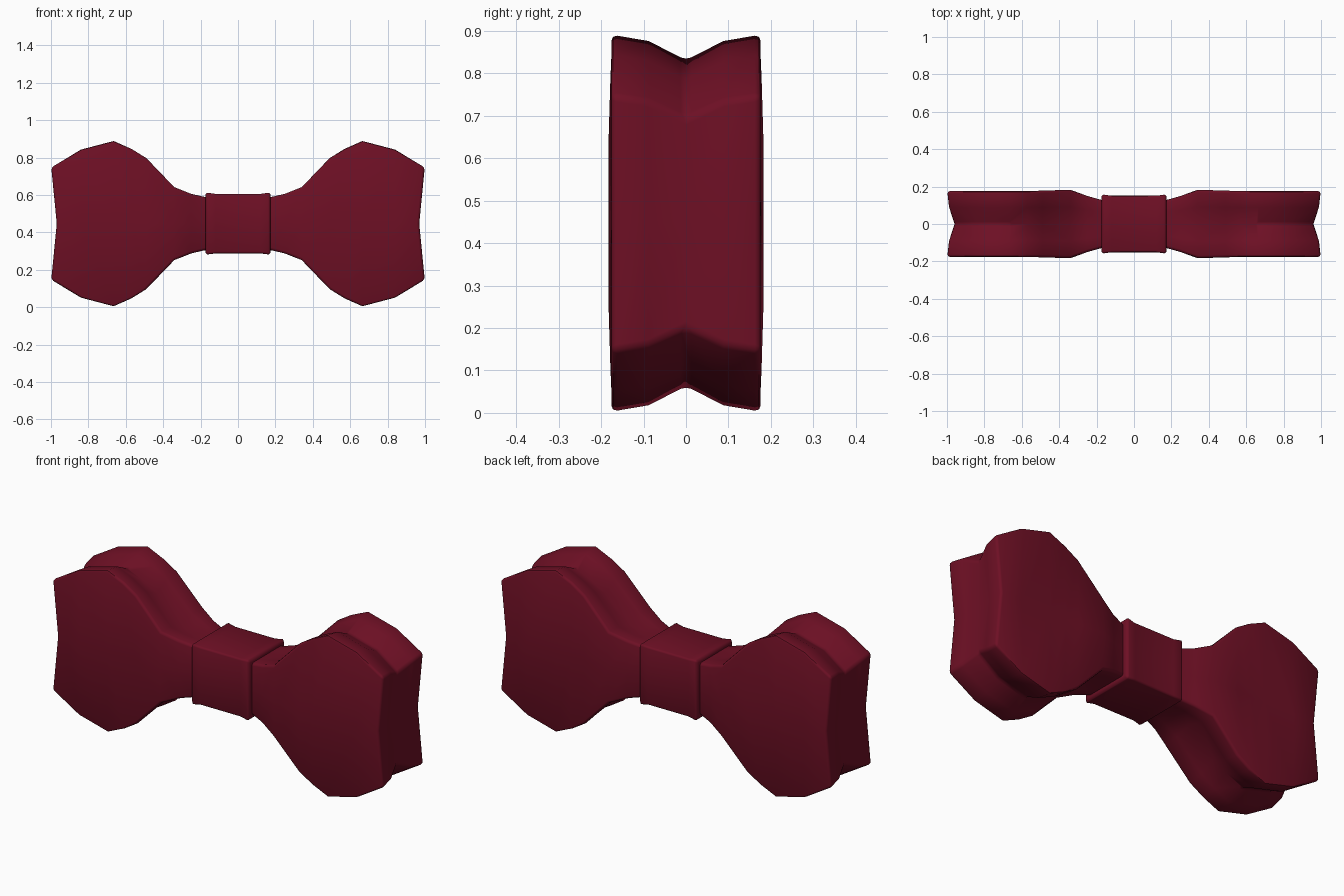
import bpy, bmesh, math

if "Cube" in bpy.data.objects:
    bpy.data.objects.remove(bpy.data.objects["Cube"])

ZC = 0.447  # centre height of the bow

red = bpy.data.materials.new("dark_red_cloth")
red.diffuse_color = (0.155, 0.005, 0.018, 1)
red.use_nodes = True
red.node_tree.nodes["Principled BSDF"].inputs["Base Color"].default_value = red.diffuse_color


def finish(name, bm, bevel):
    """Soften the sharp edges, shade smooth and link the part."""
    bmesh.ops.recalc_face_normals(bm, faces=bm.faces)
    sharp = [e for e in bm.edges if e.calc_face_angle(0) > math.radians(52)]
    bmesh.ops.bevel(bm, geom=sharp, offset=bevel, segments=2, profile=0.5,
                    affect='EDGES', clamp_overlap=True)
    bmesh.ops.recalc_face_normals(bm, faces=bm.faces)
    me = bpy.data.meshes.new(name)
    bm.to_mesh(me)
    bm.free()
    me.materials.append(red)
    ob = bpy.data.objects.new(name, me)
    bpy.context.collection.objects.link(ob)
    bpy.ops.object.select_all(action='DESELECT')
    ob.select_set(True)
    bpy.context.view_layer.objects.active = ob
    bpy.ops.object.shade_smooth_by_angle(angle=math.radians(50))


# wing stations: x, half height, half thickness, groove depth
STATIONS = [
    (0.14, 0.138, 0.122, 0.0), (0.18, 0.143, 0.13, 0.0),
    (0.25, 0.160, 0.150, 0.012), (0.34, 0.196, 0.183, 0.03),
    (0.49, 0.352, 0.178, 0.055), (0.57, 0.402, 0.176, 0.06),
    (0.665, 0.444, 0.176, 0.06), (0.84, 0.398, 0.176, 0.06),
    (1.0, 0.302, 0.176, 0.055),
]
# across the thickness: fraction of half thickness, fraction of groove
ACROSS = [(-1, 0), (-0.5, 0.25), (0, 1), (0.5, 0.25), (1, 0)]


def wing(name, side):
    bm = bmesh.new()
    rings = []
    for x, h, t, g in STATIONS:
        last = x == 1.0

        def px(gf, row):
            return side * (x - (0.04 * gf if last else 0)
                           - (0.03 * (1 - gf) if last and row == 0 else 0))

        def v(yf, gf, row):
            return bm.verts.new((px(gf, row), yf * t, ZC + row * (h - g * gf)))
        top = [v(yf, gf, 1) for yf, gf in ACROSS]
        bot = [v(yf, gf, -1) for yf, gf in ACROSS]
        front, back = v(-1, 0, 0), v(1, 0, 0)
        rings.append((top, bot, front, back))
    loops = [t + [b] + bo[::-1] + [f] for t, bo, f, b in rings]
    for a, b in zip(loops, loops[1:]):
        n = len(a)
        for i in range(n):
            j = (i + 1) % n
            bm.faces.new((a[i], a[j], b[j], b[i]))
    bm.faces.new(loops[0])
    # dished outer end
    top, bot, front, back = rings[-1]
    mid = [front]
    for yf, gf in ACROSS[1:-1]:
        mid.append(bm.verts.new((side * (0.97 - 0.015 * gf), yf * 0.176, ZC)))
    mid.append(back)
    for lo, hi in ((bot, mid), (mid, top)):
        for i in range(4):
            bm.faces.new((lo[i], lo[i + 1], hi[i + 1], hi[i]))
    finish(name, bm, 0.014)


wing("right_wing", 1)
wing("left_wing", -1)

# centre knot, slightly waisted band
bm = bmesh.new()
prev = None
for x, grow in ((-0.175, 0.0), (-0.163, 0.006), (-0.12, 0.0),
                (0.12, 0.0), (0.163, 0.006), (0.175, 0.0)):
    ring = [bm.verts.new((x, sy * (0.151 + grow), ZC + sz * (0.159 + grow)))
            for sy, sz in ((-1, -1), (1, -1), (1, 1), (-1, 1))]
    if prev:
        for i in range(4):
            j = (i + 1) % 4
            bm.faces.new((prev[i], prev[j], ring[j], ring[i]))
    else:
        bm.faces.new(ring)
    prev = ring
bm.faces.new(prev)
finish("centre_knot", bm, 0.01)
